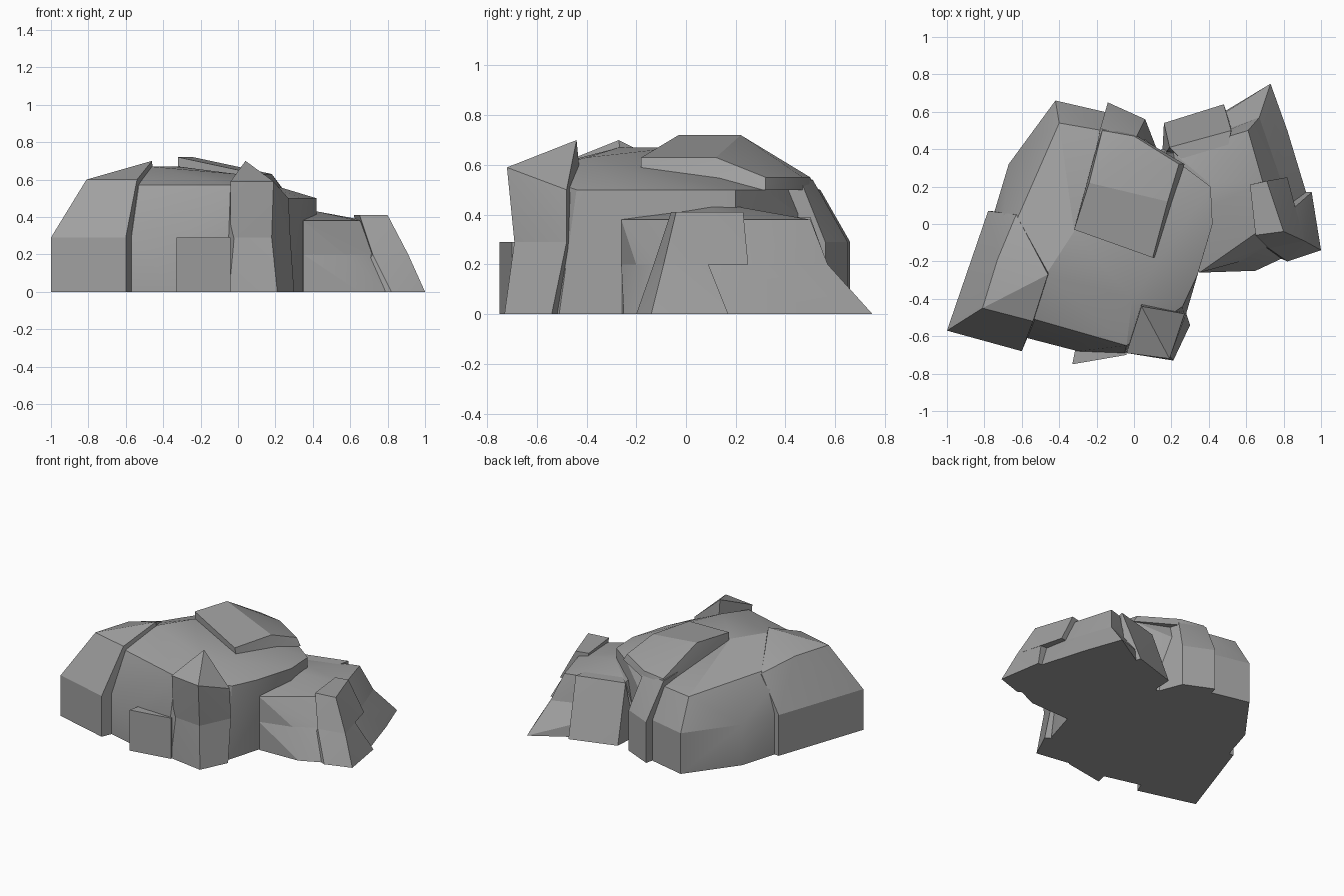
import bpy
import bmesh
import math

default_cube = bpy.data.objects.get("Cube")
if default_cube:
    bpy.data.objects.remove(default_cube, do_unlink=True)

# One plain stone colour
stone = bpy.data.materials.new("grey_stone")
stone.use_nodes = True
stone_colour = (0.35, 0.35, 0.35, 1)
stone.diffuse_color = stone_colour
stone.node_tree.nodes["Principled BSDF"].inputs["Base Color"].default_value = stone_colour

GROUND, FLARE, WAIST, SHELF, RIM, BROW, PLATEAU, PEAK = 0, .2, .29, .38, .5, .57, .67, .72


def layer(height, *outline):
    """Points of a flat outline at one height."""
    return [(x, y, height) for x, y in outline]


def wall(low, high, *outline):
    """Points of an upright wall between two heights."""
    return layer(low, *outline) + layer(high, *outline)


def boulder(name, *layers):
    """Faceted convex rock wrapped around its layers."""
    bm = bmesh.new()
    for points in layers:
        for point in points:
            bm.verts.new(point)
    bmesh.ops.remove_doubles(bm, verts=bm.verts[:], dist=.001)
    bmesh.ops.convex_hull(bm, input=bm.verts[:])
    loose = [v for v in bm.verts if not v.link_faces]
    bmesh.ops.delete(bm, geom=loose, context="VERTS")
    bmesh.ops.dissolve_limit(bm, angle_limit=math.radians(2),
                             verts=bm.verts[:], edges=bm.edges[:])
    bmesh.ops.recalc_face_normals(bm, faces=bm.faces[:])
    mesh = bpy.data.meshes.new(name)
    bm.to_mesh(mesh)
    bm.free()
    mesh.materials.append(stone)
    rock = bpy.data.objects.new(name, mesh)
    bpy.context.collection.objects.link(rock)
    bpy.ops.object.select_all(action="DESELECT")
    rock.select_set(True)
    bpy.context.view_layer.objects.active = rock
    bpy.ops.object.shade_smooth_by_angle(angle=math.radians(20))


# Large central mass
boulder(
    "main_body",
    wall(GROUND, WAIST, (-.57, -.61), (-.3, -.68), (-.05, -.69), (-.76, .02), (-.67, .32), (-.42, .66), (-.16, .6)),
    wall(GROUND, RIM, (.34, -.27), (.42, 0), (.41, .2)),
    wall(WAIST, RIM, (.26, -.44)),
    layer(GROUND, (.27, -.51)),
    layer(RIM, (-.4, .54), (-.17, .5), (.25, .32)),
    layer(BROW, (-.53, -.51), (-.04, -.65), (-.72, -.19)),
    layer(PLATEAU, (-.47, -.27), (-.32, -.04)),
    layer(.63, (-.01, -.4)),
)

# Left shoulder with its raised crest
boulder(
    "left_shoulder",
    wall(GROUND, WAIST, (-1, -.57), (-.6, -.68), (-.78, .07)),
    layer(GROUND, (-.4, -.2), (-.5, .05)),
    layer(.6, (-.81, -.45), (-.54, -.52), (-.73, -.19)),
    layer(.7, (-.46, -.27)),
    layer(.54, (-.63, .05)),
)

# Tilted slab on the summit
boulder(
    "summit_slab",
    layer(RIM, (-.32, -.02), (.13, -.18), (.27, .32), (0, .48), (-.17, .52)),
    layer(.63, (.1, -.18), (.18, .12)),
    layer(.55, (.24, .32), (0, .47), (-.17, .5)),
    layer(PEAK, (-.32, -.03), (-.24, .22)),
)

# Rib running down the back
boulder(
    "rear_rib",
    wall(GROUND, WAIST, (-.14, .65), (.06, .56)),
    layer(GROUND, (-.24, .25), (.2, .2)),
    layer(.54, (-.18, .51), (.01, .46), (.06, .3)),
    layer(.6, (-.24, .22)),
)

# Upright block at the front, tapered at the waist
block_waist = layer(WAIST, (-.04, -.67), (.18, -.69), (.28, -.48), (.04, -.4))
boulder(
    "front_block_upper",
    block_waist,
    layer(.59, (-.04, -.69), (.19, -.72)),
    layer(RIM, (.27, -.48)),
    layer(.7, (.04, -.44)),
)
boulder(
    "front_block_lower",
    block_waist,
    layer(GROUND, (-.04, -.69), (.21, -.73), (.3, -.54), (.04, -.4)),
)

# Low ledge at the front
boulder(
    "front_ledge",
    wall(GROUND, WAIST, (-.33, -.75), (-.04, -.7), (-.05, -.5), (-.28, -.5)),
)

# Lower rock on the right, flaring out towards the ground
rock_flare = layer(FLARE, (.2, 0), (.35, -.26), (.57, -.2), (.72, -.11), (.82, .05), (.78, .25), (.67, .57), (.5, .51), (.15, .38))
boulder(
    "side_rock_upper",
    rock_flare,
    layer(SHELF, (.35, -.26), (.54, -.1), (.65, -.05), (.69, .22), (.61, .5), (.21, .38)),
    layer(.43, (.42, .1), (.4, .22)),
)
boulder(
    "side_rock_base",
    rock_flare,
    layer(GROUND, (.2, 0), (.35, -.26), (.65, -.25), (.8, -.18), (.92, .17), (.82, .5), (.73, .75), (.5, .56), (.1, .37)),
)

# Overhanging cap and foot on the far right
boulder(
    "side_cap",
    layer(FLARE, (.72, -.13), (.91, -.09), (.86, .09), (.82, .25), (.65, .22)),
    layer(.41, (.65, -.06), (.8, -.04), (.71, .23), (.62, .21)),
)
boulder(
    "side_foot",
    layer(GROUND, (.82, -.2), (1, -.14), (.95, .17), (.7, .17), (.6, -.1)),
    layer(FLARE, (.72, -.13), (.91, -.09), (.86, .09), (.6, .09)),
)

# Buttress behind the lower rock
boulder(
    "side_buttress",
    layer(GROUND, (.16, .54), (.48, .64), (.53, .5), (.15, .35)),
    layer(.39, (.19, .41), (.52, .5), (.5, .4), (.25, .35)),
)
